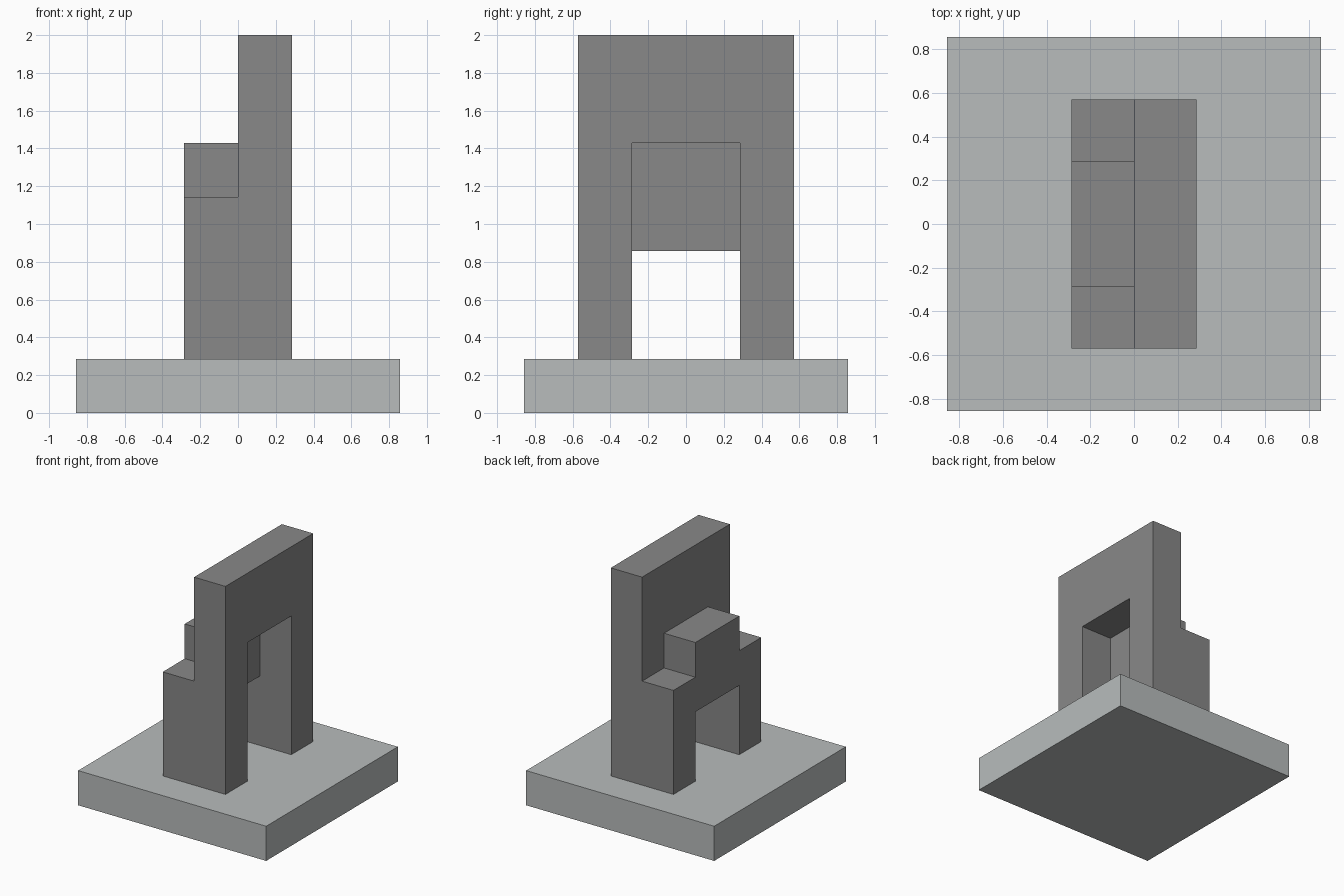
import bpy
import bmesh

U = 2 / 7  # one module: the whole model is seven modules tall

default = bpy.data.objects.get("Cube")
if default:
    bpy.data.objects.remove(default, do_unlink=True)


def make_material(name, color):
    mat = bpy.data.materials.new(name)
    mat.use_nodes = True
    mat.diffuse_color = color
    mat.node_tree.nodes["Principled BSDF"].inputs["Base Color"].default_value = color
    return mat


def extrude_profile(name, half_profile, x0, x1, mat):
    """Mirror a (y, z) half profile, given in modules, and extrude it along x."""
    points = half_profile + [(-y, z) for y, z in reversed(half_profile)]
    bm = bmesh.new()
    face = bm.faces.new([bm.verts.new((x0 * U, y * U, z * U)) for y, z in points])
    new = bmesh.ops.extrude_face_region(bm, geom=[face])["geom"]
    verts = [v for v in new if isinstance(v, bmesh.types.BMVert)]
    bmesh.ops.translate(bm, verts=verts, vec=((x1 - x0) * U, 0, 0))
    bmesh.ops.recalc_face_normals(bm, faces=bm.faces)
    mesh = bpy.data.meshes.new(name)
    bm.to_mesh(mesh)
    bm.free()
    mesh.materials.append(mat)
    obj = bpy.data.objects.new(name, mesh)
    bpy.context.collection.objects.link(obj)
    return obj


light_stone = make_material("light grey stone", (0.479, 0.503, 0.503, 1))
dark_stone = make_material("dark grey stone", (0.246, 0.246, 0.246, 1))

# Square plinth
extrude_profile("plinth", [(3, 0), (3, 1)], -3, 3, light_stone)

# Tall slab with a high doorway
arch = extrude_profile("arch", [(1, 5), (1, 1), (2, 1), (2, 7)], 0, 1, dark_stone)

# Lower slab with a low doorway and a raised middle block
low = extrude_profile("low_arch", [(1, 3), (1, 1), (2, 1), (2, 4), (1, 4), (1, 5)],
                      -1, 0, dark_stone)

# Merge both slabs into one solid
union = arch.modifiers.new("merge", "BOOLEAN")
union.operation = "UNION"
union.solver = "EXACT"
union.object = low
bpy.context.view_layer.objects.active = arch
bpy.ops.object.modifier_apply(modifier=union.name)
bpy.data.objects.remove(low, do_unlink=True)
